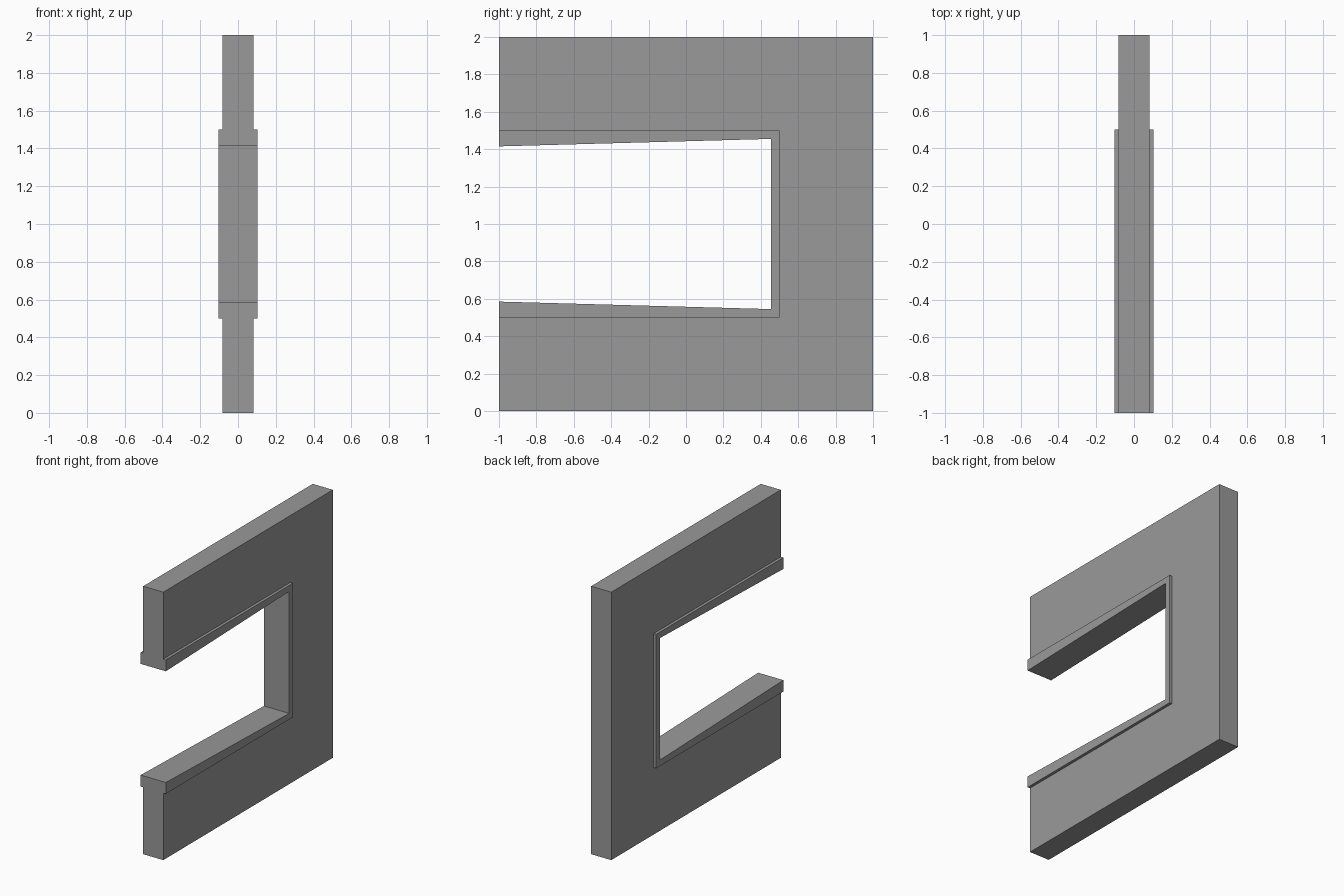
import bpy
import bmesh

cube = bpy.data.objects.get("Cube")
if cube:
    bpy.data.objects.remove(cube, do_unlink=True)

grey = bpy.data.materials.new("concrete_grey")
grey.use_nodes = True
colour = (0.32, 0.32, 0.32, 1)
grey.diffuse_color = colour
grey.node_tree.nodes["Principled BSDF"].inputs["Base Color"].default_value = colour


def extruded_profile(name, profile, half_width):
    """Extrude a (y, z) outline symmetrically along x."""
    bm = bmesh.new()
    face = bm.faces.new([bm.verts.new((-half_width, y, z)) for y, z in profile])
    new = bmesh.ops.extrude_face_region(bm, geom=[face])["geom"]
    verts = [v for v in new if isinstance(v, bmesh.types.BMVert)]
    bmesh.ops.translate(bm, verts=verts, vec=(2 * half_width, 0, 0))
    bmesh.ops.recalc_face_normals(bm, faces=bm.faces)
    mesh = bpy.data.meshes.new(name)
    bm.to_mesh(mesh)
    bm.free()
    mesh.materials.append(grey)
    obj = bpy.data.objects.new(name, mesh)
    bpy.context.collection.objects.link(obj)
    return obj


def mirrored(lower):
    """Complete an outline with its reflection about mid height."""
    return lower + [(y, 2 - z) for y, z in reversed(lower)]


# Wall slab, open at the front
extruded_profile("wall", mirrored([(0.5, 0.5), (-1, 0.5), (-1, 0), (1, 0)]), 0.083)

# Wider lining around the opening, with tapering inner faces
extruded_profile("opening_trim", mirrored([(0.455, 0.545), (-1, 0.585), (-1, 0.5), (0.5, 0.5)]), 0.104)
